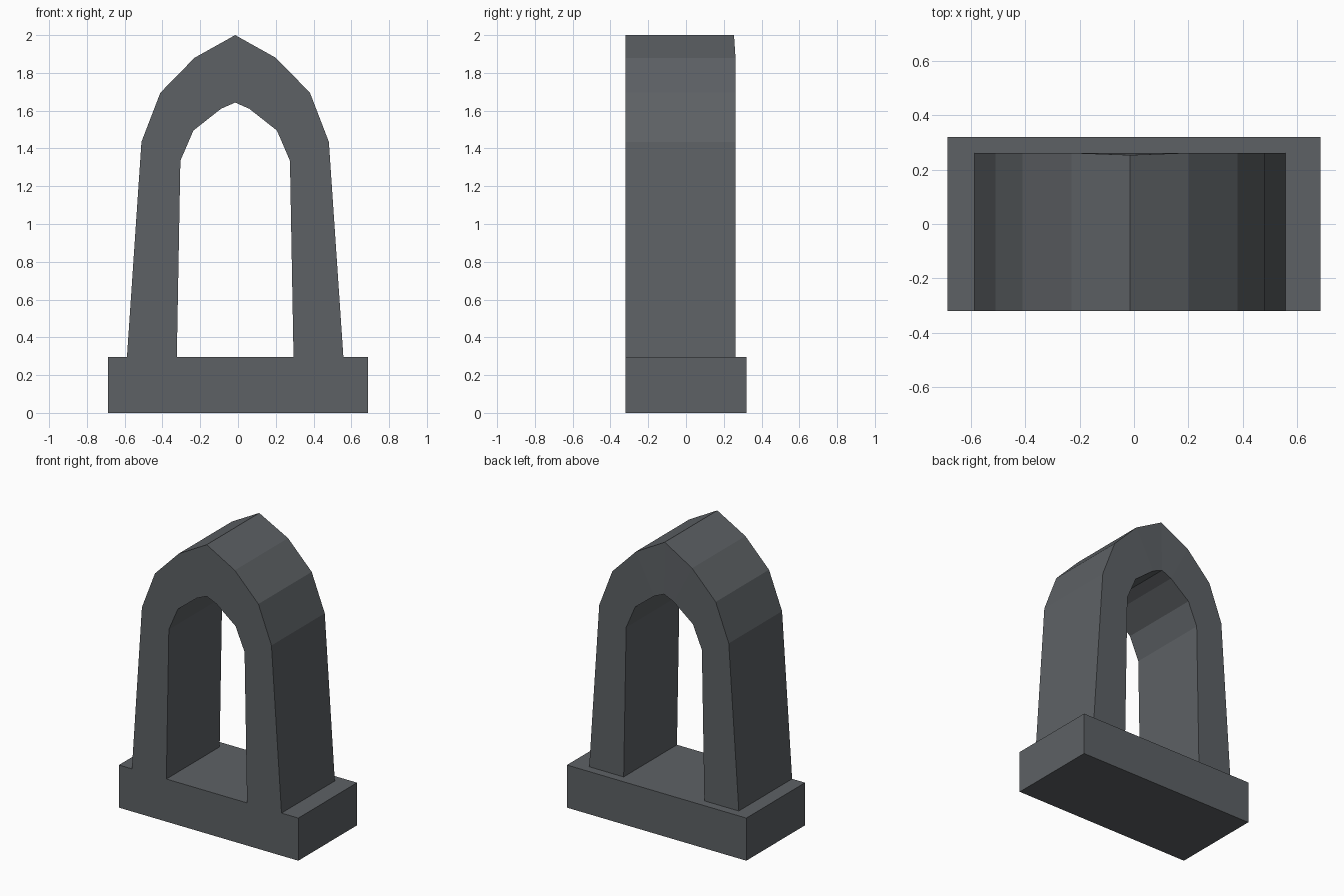
import bpy
import bmesh

if "Cube" in bpy.data.objects:
    bpy.data.objects.remove(bpy.data.objects["Cube"])

stone = bpy.data.materials.new("dark_stone_grey")
stone.diffuse_color = (0.11, 0.12, 0.13, 1.0)
stone.use_nodes = True
stone.node_tree.nodes["Principled BSDF"].inputs["Base Color"].default_value = stone.diffuse_color

FRONT, BACK, BASE_TOP = -0.321, 0.262, 0.295
ARCH_X = -0.015  # the arch sits slightly left of centre

# Half profiles from foot to apex, as distance from the arch axis and height
OUTER = [(0.573, BASE_TOP), (0.496, 1.435), (0.396, 1.695), (0.215, 1.88), (0.0, 2.0)]
INNER = [(0.309, BASE_TOP), (0.290, 1.335), (0.221, 1.495), (0.075, 1.61), (0.0, 1.643)]


def add_object(name, bm):
    bmesh.ops.recalc_face_normals(bm, faces=bm.faces)
    mesh = bpy.data.meshes.new(name)
    bm.to_mesh(mesh)
    bm.free()
    mesh.materials.append(stone)
    obj = bpy.data.objects.new(name, mesh)
    bpy.context.collection.objects.link(obj)
    return obj


def mirrored(half):
    return [(-x, z) for x, z in half] + [(x, z) for x, z in reversed(half[:-1])]


# Plinth
bm = bmesh.new()
bmesh.ops.create_cube(bm, size=1)
for v in bm.verts:
    v.co = (v.co.x * 1.374, v.co.y * -2 * FRONT, (v.co.z + 0.5) * BASE_TOP)
add_object("plinth", bm)

# Pointed arch: a four-sided section swept from foot to foot
bm = bmesh.new()
sections = []
for (ox, oz), (ix, iz) in zip(mirrored(OUTER), mirrored(INNER)):
    back_top = BACK - 0.008 if ox == 0 else BACK  # crown leans in a touch
    sections.append([bm.verts.new((ARCH_X + x, y, z)) for x, y, z in (
        (ox, FRONT, oz), (ox, back_top, oz), (ix, BACK, iz), (ix, FRONT, iz))])
for a, b in zip(sections, sections[1:]):
    for i in range(4):
        j = (i + 1) % 4
        bm.faces.new((a[i], a[j], b[j], b[i]))
for foot in (sections[0], sections[-1]):
    bm.faces.new(foot)
add_object("pointed_arch", bm)
